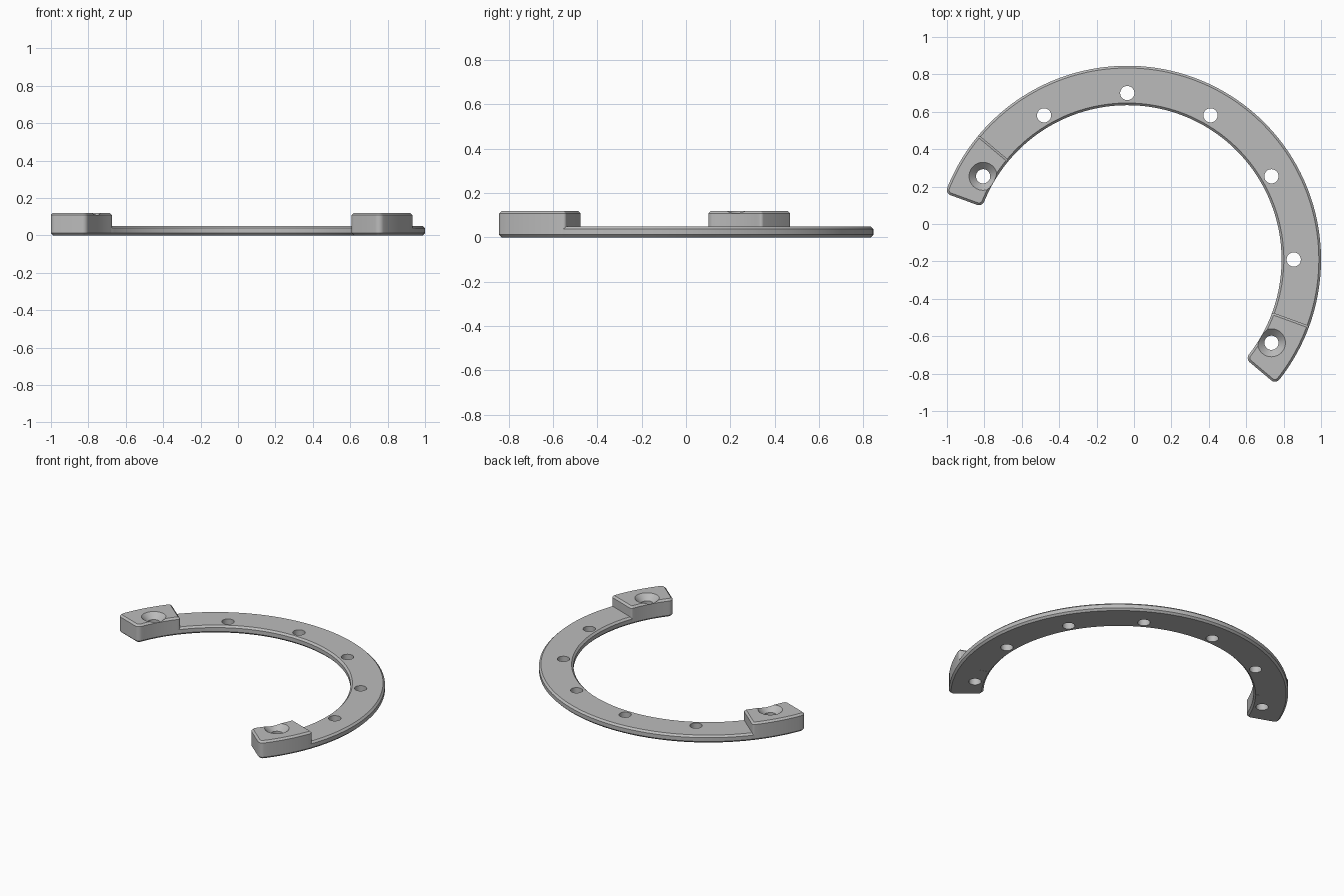
import bpy, bmesh
from math import radians, asin, cos, sin
from mathutils import Vector

if "Cube" in bpy.data.objects:
    bpy.data.objects.remove(bpy.data.objects["Cube"])

CENTRE = Vector((-0.036, -0.19))
R_IN, R_OUT, R_HOLES = 0.825, 1.036, 0.89
CHAMFER = 0.012

grey = bpy.data.materials.new("satin grey")
grey.use_nodes = True
colour = (0.5, 0.5, 0.5, 1)
grey.diffuse_color = colour
grey.node_tree.nodes["Principled BSDF"].inputs["Base Color"].default_value = colour


def polar(r, a, origin=CENTRE):
    return origin + Vector((r * cos(a), r * sin(a)))


def arc(r, a, b, steps, origin=CENTRE):
    return [polar(r, a + (b - a) * i / steps, origin) for i in range(steps + 1)]


def outline(a0, a1, f0, f1, inset):
    """Ring sector with corners rounded by f0 and f1, shrunk by inset."""
    def corner(end, f, radius):
        side = 1 if end == a1 else -1
        return end - side * asin(f / radius)
    quarter = radians(90)
    out0, out1 = corner(a0, f0, R_OUT - f0), corner(a1, f1, R_OUT - f1)
    in0, in1 = corner(a0, f0, R_IN + f0), corner(a1, f1, R_IN + f1)
    steps = max(8, round((a1 - a0) / radians(1.5)))
    pts = arc(R_OUT - inset, out0, out1, steps)
    pts += arc(f1 - inset, out1, a1 + quarter, 6, polar(R_OUT - f1, out1))[1:]
    pts += arc(f1 - inset, a1 + quarter, in1 + 2 * quarter, 6, polar(R_IN + f1, in1))
    pts += arc(R_IN + inset, in1, in0, steps)[1:]
    pts += arc(f0 - inset, in0 + 2 * quarter, a0 + 3 * quarter, 6, polar(R_IN + f0, in0))[1:]
    pts += arc(f0 - inset, a0 - quarter, out0, 6, polar(R_OUT - f0, out0))[:-1]
    return pts


def loft(bm, rings):
    """Join closed rings of points into a capped solid."""
    loops = [[bm.verts.new(p) for p in ring] for ring in rings]
    n = len(loops[0])
    for low, high in zip(loops, loops[1:]):
        for i in range(n):
            j = (i + 1) % n
            bm.faces.new((low[i], low[j], high[j], high[i]))
    bm.faces.new(loops[0][::-1])
    bm.faces.new(loops[-1])


def to_object(name, bm):
    bmesh.ops.recalc_face_normals(bm, faces=bm.faces)
    mesh = bpy.data.meshes.new(name)
    bm.to_mesh(mesh)
    bm.free()
    mesh.materials.append(grey)
    obj = bpy.data.objects.new(name, mesh)
    bpy.context.collection.objects.link(obj)
    return obj


def sector(name, start, end, height, f0, f1, hole_angles, hole_profile):
    a0, a1 = radians(start), radians(end)
    levels = [(0, CHAMFER), (CHAMFER, 0), (height - CHAMFER, 0), (height, CHAMFER)]
    bm = bmesh.new()
    loft(bm, [[(*p, z) for p in outline(a0, a1, f0, f1, inset)] for z, inset in levels])
    body = to_object(name, bm)

    # Turned hole cutters, subtracted and then removed
    bm = bmesh.new()
    for angle in hole_angles:
        spot = polar(R_HOLES, radians(angle))
        loft(bm, [[(*p, z) for p in arc(r, 0, radians(360), 40, spot)[:-1]]
                  for r, z in hole_profile])
    cutter = to_object("hole_cutter", bm)
    cutter.hide_render = True
    mod = body.modifiers.new("holes", 'BOOLEAN')
    mod.operation, mod.solver, mod.object = 'DIFFERENCE', 'EXACT', cutter
    bpy.ops.object.select_all(action='DESELECT')
    bpy.context.view_layer.objects.active = body
    body.select_set(True)
    bpy.ops.object.modifier_apply(modifier=mod.name)
    bpy.data.objects.remove(cutter)
    bpy.ops.object.shade_smooth_by_angle(angle=radians(25))
    return body


BORE, SINK, PAD_TOP = 0.038, 0.075, 0.12
plain = [(BORE, -0.1), (BORE, 0.2)]
countersunk = [(BORE, -0.1), (BORE, PAD_TOP - SINK + BORE), (SINK, PAD_TOP),
               (SINK, PAD_TOP + 0.05)]

# Thin ring plate, its ends tucked into the pads
sector("ring_plate", -21.5, 141.5, 0.05, 0.013, 0.013, range(0, 121, 30), plain)

# Raised mounting pads, rounded at their free ends
sector("left_mounting_pad", -40, -20, PAD_TOP, 0.03, 0.014, [-30], countersunk)
sector("right_mounting_pad", 140, 160, PAD_TOP, 0.014, 0.03, [150], countersunk)
